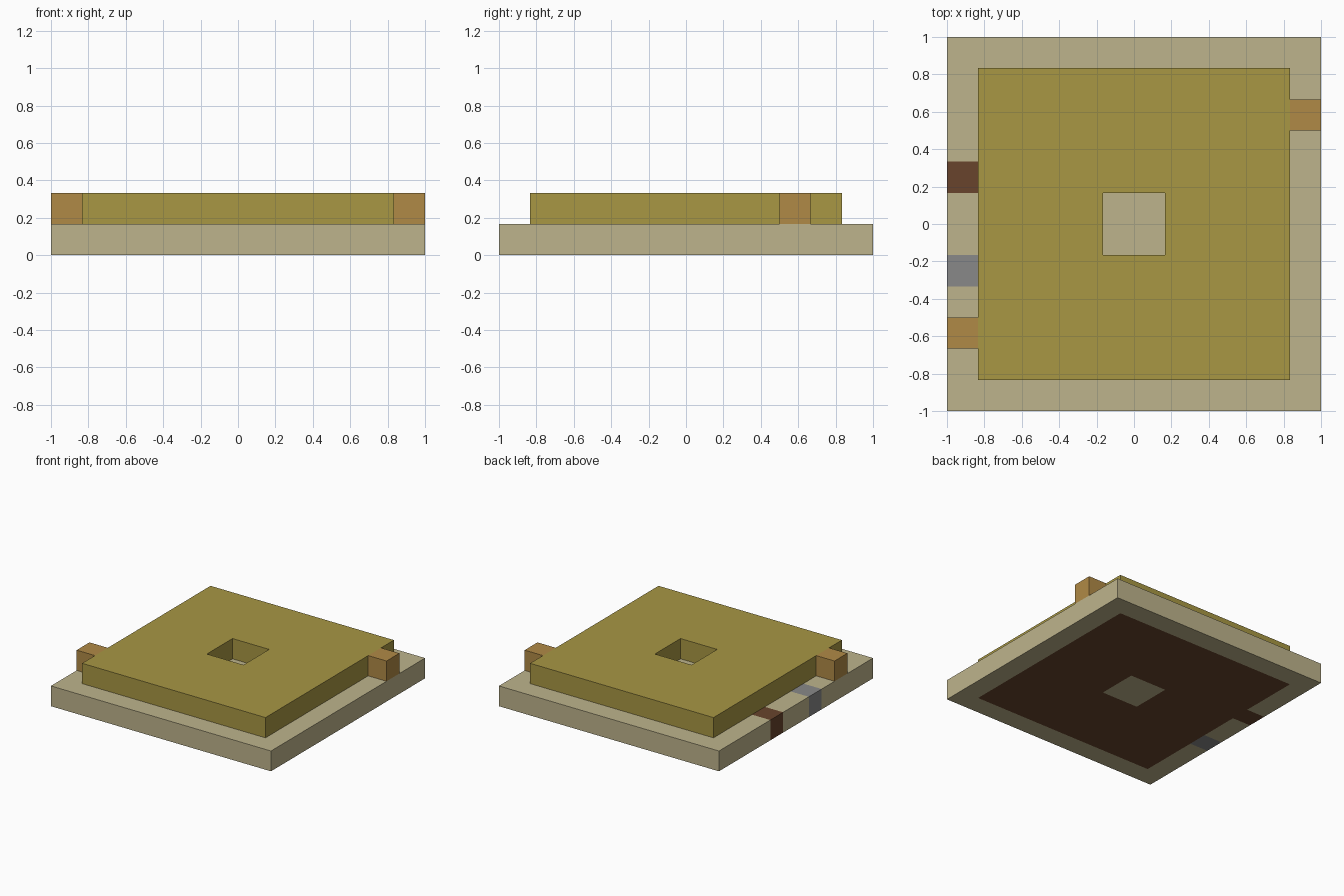
import bpy, bmesh

U = 1 / 6  # one block of the twelve-block-wide layout

if "Cube" in bpy.data.objects:
    bpy.data.objects.remove(bpy.data.objects["Cube"], do_unlink=True)


def material(name, srgb):
    rgb = [((c / 255 + 0.055) / 1.055) ** 2.4 for c in srgb]
    mat = bpy.data.materials.new(name)
    mat.use_nodes = True
    mat.diffuse_color = (*rgb, 1)
    bsdf = mat.node_tree.nodes["Principled BSDF"]
    bsdf.inputs["Base Color"].default_value = (*rgb, 1)
    return mat


sand = material("sand", (190, 180, 140))
straw = material("straw", (168, 151, 68))
wood = material("orange wood", (176, 138, 70))
soil = material("dark brown", (104, 68, 44))
stone = material("grey", (136, 136, 136))


def slab(name, xs, ys, z, mats, keep, colour):
    """One-block-high slab cut along xs and ys, closed around the kept cells."""
    bm = bmesh.new()
    for x0, x1 in zip(xs, xs[1:]):
        for y0, y1 in zip(ys, ys[1:]):
            cx, cy = (x0 + x1) / 2, (y0 + y1) / 2
            if keep(cx, cy):
                corners = ((x0, y0), (x1, y0), (x1, y1), (x0, y1))
                face = bm.faces.new([bm.verts.new((x * U, y * U, z * U)) for x, y in corners])
                face.material_index = colour(cx, cy)
    bmesh.ops.remove_doubles(bm, verts=bm.verts, dist=0.001)
    # Extruded walls take the colour of their cell
    top = bmesh.ops.extrude_face_region(bm, geom=bm.faces[:], use_keep_orig=True)
    bmesh.ops.translate(bm, vec=(0, 0, U),
                        verts=[g for g in top["geom"] if isinstance(g, bmesh.types.BMVert)])
    for face in bm.faces:
        c = face.calc_center_median() / U
        n = face.normal
        face.normal_update()
        if abs(face.normal.z) < 0.5:
            step = face.normal * 0.1
            inside = [(c + s * step) for s in (-1, 1)]
            cell = min(inside, key=lambda p: max(abs(p.x), abs(p.y)))
            face.material_index = colour(cell.x, cell.y)
    bmesh.ops.recalc_face_normals(bm, faces=bm.faces[:])
    mesh = bpy.data.meshes.new(name)
    bm.to_mesh(mesh)
    bm.free()
    for mat in mats:
        mesh.materials.append(mat)
    obj = bpy.data.objects.new(name, mesh)
    bpy.context.collection.objects.link(obj)
    return obj


def base_colour(x, y):
    if abs(x) < 1 and abs(y) < 1:
        return 0                              # centre patch
    if max(abs(x), abs(y)) < 5:
        return 1                              # earth floor
    if x < -5 and 1 < abs(y) < 2:
        return 1 if y > 0 else 2              # doorstep and stone in the rim
    return 0


# Ground layer, the roof layer with its square opening, and two side blocks
slab("base", (-6, -5, -1, 1, 5, 6), (-6, -5, -2, -1, 1, 2, 5, 6), 0,
     (sand, soil, stone), lambda x, y: True, base_colour)
slab("upper_layer", (-5, -1, 1, 5), (-5, -1, 1, 5), 1, (straw,),
     lambda x, y: abs(x) > 1 or abs(y) > 1, lambda x, y: 0)
for name, s in (("left_block", 1), ("right_block", -1)):
    slab(name, sorted((5 * s, 6 * s)), sorted((3 * s, 4 * s)), 1, (wood,),
         lambda x, y: True, lambda x, y: 0)
